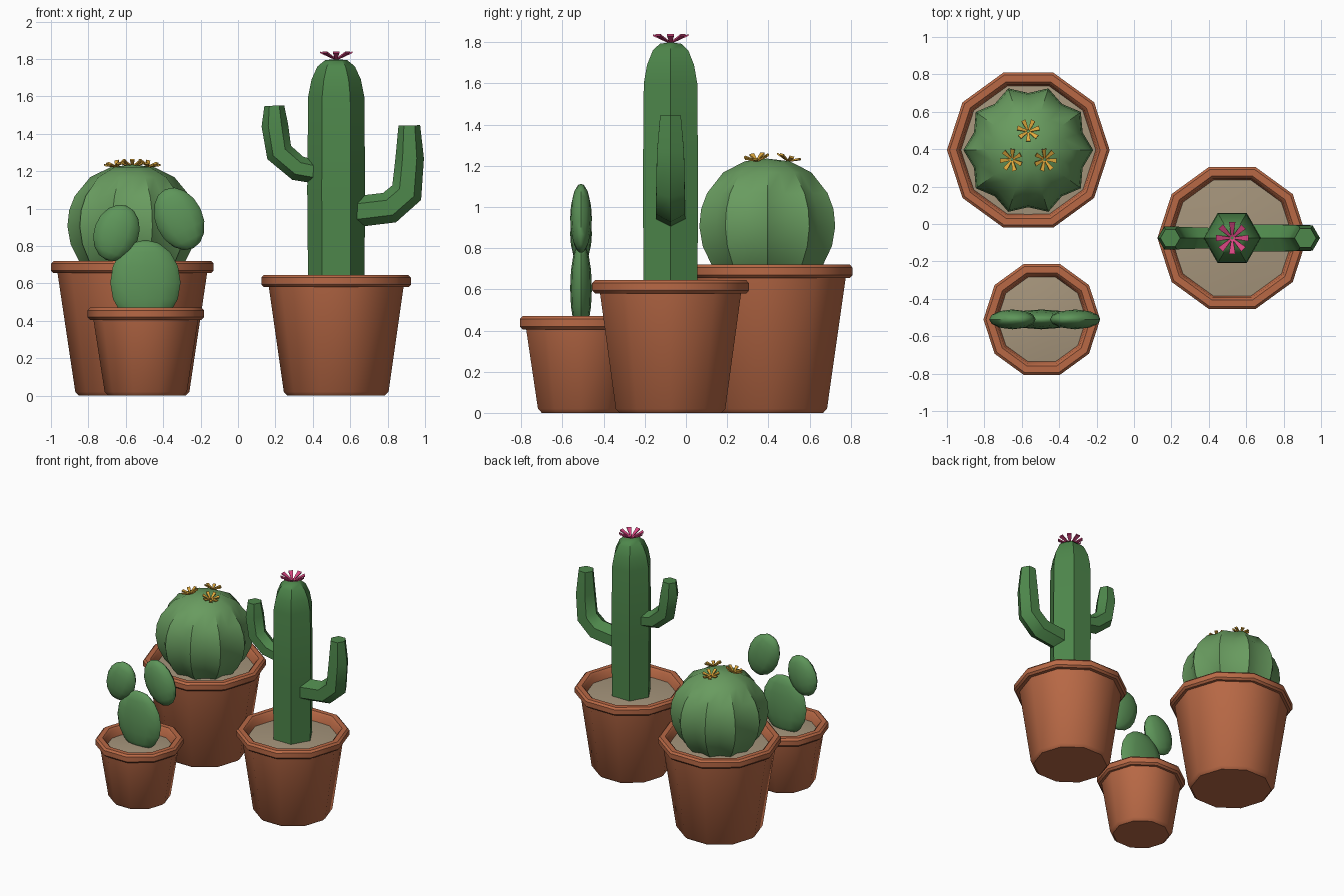
import bpy, bmesh, math
from mathutils import Vector, Matrix

if "Cube" in bpy.data.objects:
    bpy.data.objects.remove(bpy.data.objects["Cube"])


def material(name, rgb):
    m = bpy.data.materials.new(name)
    m.diffuse_color = (*rgb, 1)
    m.use_nodes = True
    m.node_tree.nodes["Principled BSDF"].inputs["Base Color"].default_value = m.diffuse_color
    return m


CLAY = material("terracotta", (0.48, 0.14, 0.06))
SOIL = material("soil", (0.38, 0.30, 0.20))
DARK = material("column_green", (0.075, 0.24, 0.07))
LIGHT = material("barrel_green", (0.14, 0.33, 0.115))
PAD = material("pad_green", (0.11, 0.30, 0.10))
PINK = material("pink_petal", (0.68, 0.06, 0.22))
GOLD = material("yellow_petal", (0.75, 0.40, 0.045))


def finish(name, bm, mat, angle=40):
    bmesh.ops.remove_doubles(bm, verts=bm.verts, dist=1e-5)
    bmesh.ops.recalc_face_normals(bm, faces=bm.faces)
    me = bpy.data.meshes.new(name)
    bm.to_mesh(me)
    bm.free()
    ob = bpy.data.objects.new(name, me)
    bpy.context.collection.objects.link(ob)
    me.materials.append(mat)
    bpy.ops.object.select_all(action='DESELECT')
    ob.select_set(True)
    bpy.context.view_layer.objects.active = ob
    bpy.ops.object.shade_smooth_by_angle(angle=math.radians(angle))
    return ob


def skin(bm, rings):
    """Bridge rings of points with quads and cap both ends."""
    rows = [[bm.verts.new(p) for p in ring] for ring in rings]
    n = len(rows[0])
    for a, b in zip(rows, rows[1:]):
        for i in range(n):
            j = (i + 1) % n
            bm.faces.new((a[i], a[j], b[j], b[i]))
    bm.faces.new(rows[0][::-1])
    bm.faces.new(rows[-1])


def lathe(name, x, y, profile, sides, mat, valley=1.0):
    """Turn an (r, z) profile; valley < 1 pulls every other side in for ribs."""
    rings = []
    for r, z in profile:
        r = max(r, 0.001)
        ring = []
        for i in range(sides):
            a = math.tau * i / sides
            k = r * (valley if i % 2 else 1)
            ring.append((x + k * math.cos(a), y + k * math.sin(a), z))
        rings.append(ring)
    bm = bmesh.new()
    skin(bm, rings)
    return finish(name, bm, mat)


def pot(name, x, y, rim, top, base, neck):
    lip, inner, c = top - 0.065, rim - 0.065, 0.014
    lathe(name, x, y, [
        (base - 0.02, 0), (base, 0.02), (neck, lip), (rim - c, lip), (rim, lip + c),
        (rim, top - c), (rim - c, top), (inner + c, top), (inner, top - c),
        (inner - 0.015, top - 0.1)], 10, CLAY)
    lathe(name + "_soil", x, y, [
        (inner - 0.02, top - 0.095), (inner - 0.006, top - 0.07),
        (inner * 0.55, top - 0.055), (0, top - 0.05)], 20, SOIL)


def arm(name, y, path):
    """Six-sided mitred tube through (x, z, radius) points."""
    pts = [Vector((p[0], 0, p[1])) for p in path]
    rings = []
    for i, p in enumerate(pts):
        d0 = (p - pts[i - 1]).normalized() if i else (pts[1] - p).normalized()
        d1 = (pts[i + 1] - p).normalized() if i < len(pts) - 1 else d0
        t = (d0 + d1).normalized()
        n = Vector((t.z, 0, -t.x)) / t.dot(d0)
        r = path[i][2]
        rings.append([p + n * r * math.cos(k * math.pi / 3)
                      + Vector((0, y + r * math.sin(k * math.pi / 3), 0)) for k in range(6)])
    bm = bmesh.new()
    skin(bm, rings)
    finish(name, bm, DARK)


def flower(name, loc, axis, count, length, lift, mat):
    """Ring of thin petals that widen outward and rise."""
    bm = bmesh.new()
    turn = Vector(axis).to_track_quat('Z', 'Y').to_matrix().to_4x4()
    for i in range(count):
        m = Matrix.Translation(loc) @ turn @ Matrix.Rotation(math.tau * i / count + math.pi / 2, 4, 'Z')
        rings = []
        for x, z, w in ((0.008, 0, 0.005), (length, lift, length * 0.2)):
            rings.append([m @ Vector((x, s * w, z + h))
                          for s, h in ((-1, 0), (1, 0), (1, 0.009), (-1, 0.009))])
        skin(bm, rings)
    finish(name, bm, mat, 30)


def pad(name, x, y, z, rx, rz, tilt):
    bm = bmesh.new()
    m = (Matrix.Translation((x, y, z)) @ Matrix.Rotation(math.radians(tilt), 4, 'Y')
         @ Matrix.Diagonal((rx, 0.053, rz, 1)))
    bmesh.ops.create_uvsphere(bm, u_segments=12, v_segments=8, radius=1, matrix=m)
    finish(name, bm, PAD, 50)


# Pots with soil
pot("large_pot", -0.565, 0.395, 0.435, 0.72, 0.305, 0.40)
pot("medium_pot", 0.525, -0.075, 0.40, 0.645, 0.28, 0.36)
pot("small_pot", -0.493, -0.51, 0.312, 0.47, 0.22, 0.28)

# Ribbed barrel cactus
lathe("barrel_cactus", -0.565, 0.395, [
    (0.20, 0.62), (0.285, 0.72), (0.33, 0.81), (0.347, 0.905), (0.338, 0.99), (0.308, 1.067),
    (0.225, 1.168), (0.115, 1.222), (0, 1.235)], 20, LIGHT, 0.88)
for i in range(3):
    a = math.pi / 2 + math.tau * i / 3
    c, s = math.cos(a), math.sin(a)
    flower(f"barrel_flower_{i}", Vector((-0.565 + 0.1 * c, 0.395 + 0.1 * s, 1.222)),
           (0.25 * c, 0.25 * s, 1), 7, 0.06, 0.02, GOLD)

# Column cactus with two arms and a flower
lathe("column_cactus", 0.525, -0.075, [
    (0.15, 0.55), (0.155, 1.1), (0.15, 1.6), (0.132, 1.69), (0.10, 1.76),
    (0.06, 1.793), (0, 1.80)], 6, DARK)
arm("right_arm", -0.075, [(0.56, 0.975, 0.083), (0.81, 1.005, 0.082), (0.902, 1.085, 0.08),
                          (0.918, 1.27, 0.076), (0.916, 1.445, 0.058)])
arm("left_arm", -0.075, [(0.47, 1.185, 0.06), (0.32, 1.215, 0.066), (0.22, 1.30, 0.068),
                         (0.197, 1.445, 0.071), (0.194, 1.55, 0.053)])
flower("column_flower", Vector((0.525, -0.075, 1.795)), (0, 0, 1), 8, 0.086, 0.036, PINK)

# Prickly pear pads
pad("main_pad", -0.495, -0.51, 0.605, 0.188, 0.228, 0)
pad("left_pad", -0.65, -0.51, 0.87, 0.12, 0.155, 20)
pad("right_pad", -0.315, -0.51, 0.945, 0.127, 0.175, -25)
